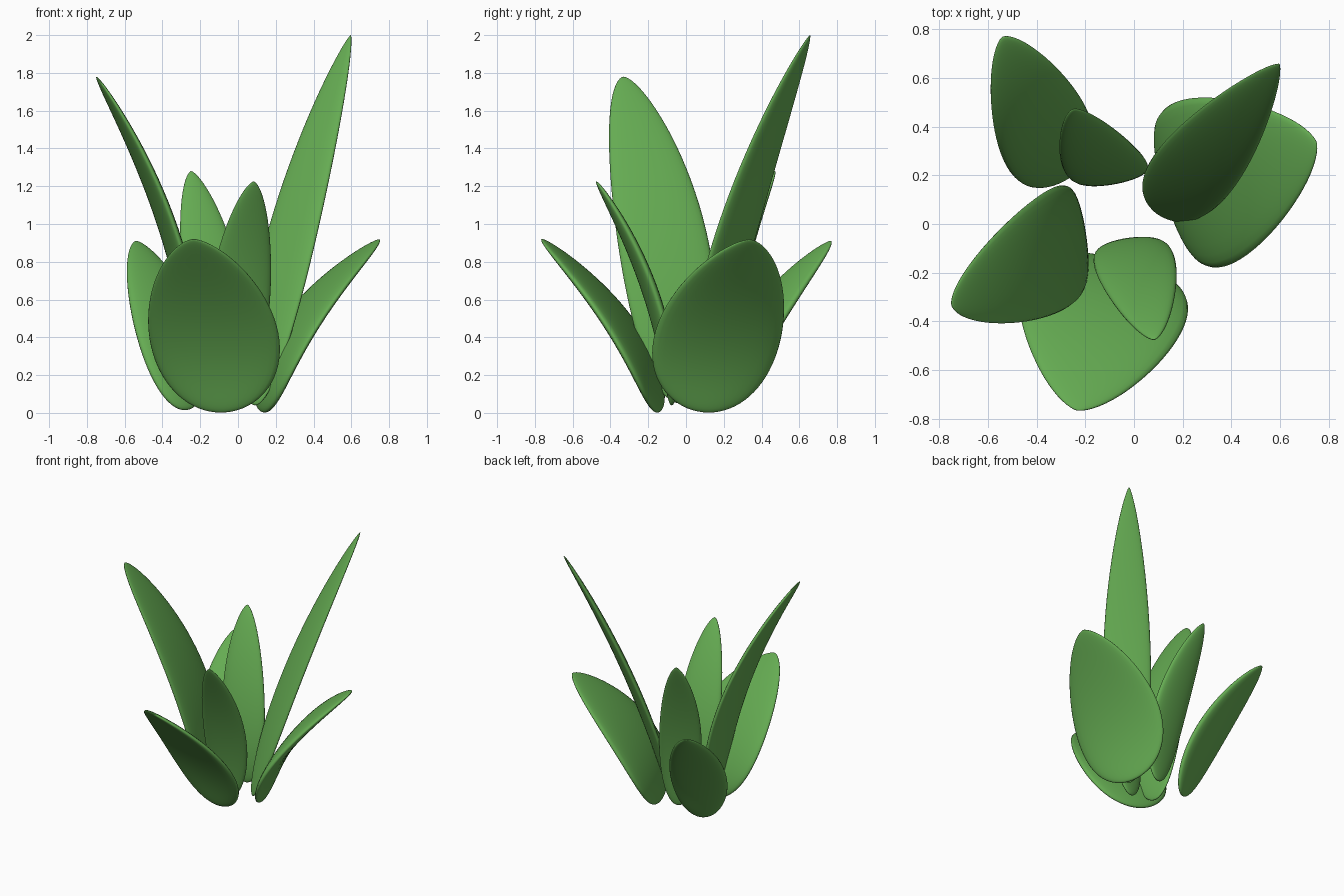
import bpy, bmesh, math
from mathutils import Vector

if "Cube" in bpy.data.objects:
    bpy.data.objects.remove(bpy.data.objects["Cube"])

green = bpy.data.materials.new("leaf_green")
green.diffuse_color = (0.13, 0.41, 0.085, 1)
green.use_nodes = True
green.node_tree.nodes["Principled BSDF"].inputs["Base Color"].default_value = green.diffuse_color

RINGS, SIDES = 40, 32


def bump(t, a, b):
    """Rounded profile t^a (1-t)^b, scaled so its peak is 1."""
    p = a / (a + b)
    return (t ** a * (1 - t) ** b) / (p ** a * (1 - p) ** b)


def leaf(name, base, mid, tip, side, half_width, half_thick, taper=0.65):
    """Blade swept along a bent midrib; side is the horizontal width direction."""
    p0, m, p2 = Vector(base), Vector(mid), Vector(tip)
    p1 = m * 2 - (p0 + p2) / 2
    w = Vector((side[0], side[1], 0)).normalized()
    bm = bmesh.new()
    rings = []
    for i in range(1, RINGS):
        t = (1 - math.cos(math.pi * i / RINGS)) / 2
        c = p0 * (1 - t) ** 2 + p1 * (2 * t * (1 - t)) + p2 * t ** 2
        tangent = (p1 - p0) * (1 - t) + (p2 - p1) * t
        n = w.cross(tangent).normalized()
        hw = half_width * bump(t, 0.5, taper)
        ht = half_thick * bump(t, 0.4, 0.5)
        ring = []
        for k in range(SIDES):
            a = 2 * math.pi * k / SIDES
            s = math.sin(a)
            ring.append(bm.verts.new(
                c + w * hw * math.cos(a) + n * ht * math.copysign(abs(s) ** 0.85, s)))
        rings.append(ring)
    first, last = bm.verts.new(p0), bm.verts.new(p2)
    for k in range(SIDES):
        j = (k + 1) % SIDES
        for r, q in zip(rings, rings[1:]):
            bm.faces.new((r[k], r[j], q[j], q[k]))
        bm.faces.new((first, rings[0][j], rings[0][k]))
        bm.faces.new((last, rings[-1][k], rings[-1][j]))
    bmesh.ops.recalc_face_normals(bm, faces=bm.faces)
    for f in bm.faces:
        f.smooth = True
    me = bpy.data.meshes.new(name)
    bm.to_mesh(me)
    bm.free()
    me.materials.append(green)
    ob = bpy.data.objects.new(name, me)
    bpy.context.collection.objects.link(ob)


# Tall inner leaves
leaf("tall_right_leaf", (0.09, 0.05, 0.04), (0.30, 0.28, 1.0), (0.597, 0.657, 2.0),
     (0.78, -0.63), 0.17, 0.030, 0.75)
leaf("tall_left_leaf", (-0.22, -0.03, 0.05), (-0.345, -0.12, 0.90), (-0.75, -0.33, 1.78),
     (0.15, -0.97), 0.245, 0.036, 0.6)

# Medium inner leaves
leaf("medium_back_leaf", (-0.06, 0.19, 0.05), (-0.13, 0.255, 0.66), (-0.248, 0.472, 1.28),
     (0.97, 0.20), 0.163, 0.036)
leaf("medium_front_leaf", (-0.03, -0.075, 0.04), (0.01, -0.185, 0.63), (0.083, -0.475, 1.225),
     (0.98, 0.15), 0.165, 0.036)

# Broad outer leaves
leaf("broad_front_leaf", (-0.09, -0.15, 0.002), (-0.135, -0.345, 0.46), (-0.235, -0.765, 0.92),
     (0.97, -0.22), 0.352, 0.042)
leaf("broad_right_leaf", (0.14, 0.12, 0.002), (0.32, 0.18, 0.46), (0.75, 0.335, 0.918),
     (-0.29, 0.95), 0.352, 0.042)
leaf("broad_back_leaf", (-0.28, 0.19, 0.015), (-0.38, 0.40, 0.47), (-0.54, 0.768, 0.91),
     (0.86, 0.51), 0.20, 0.042)
